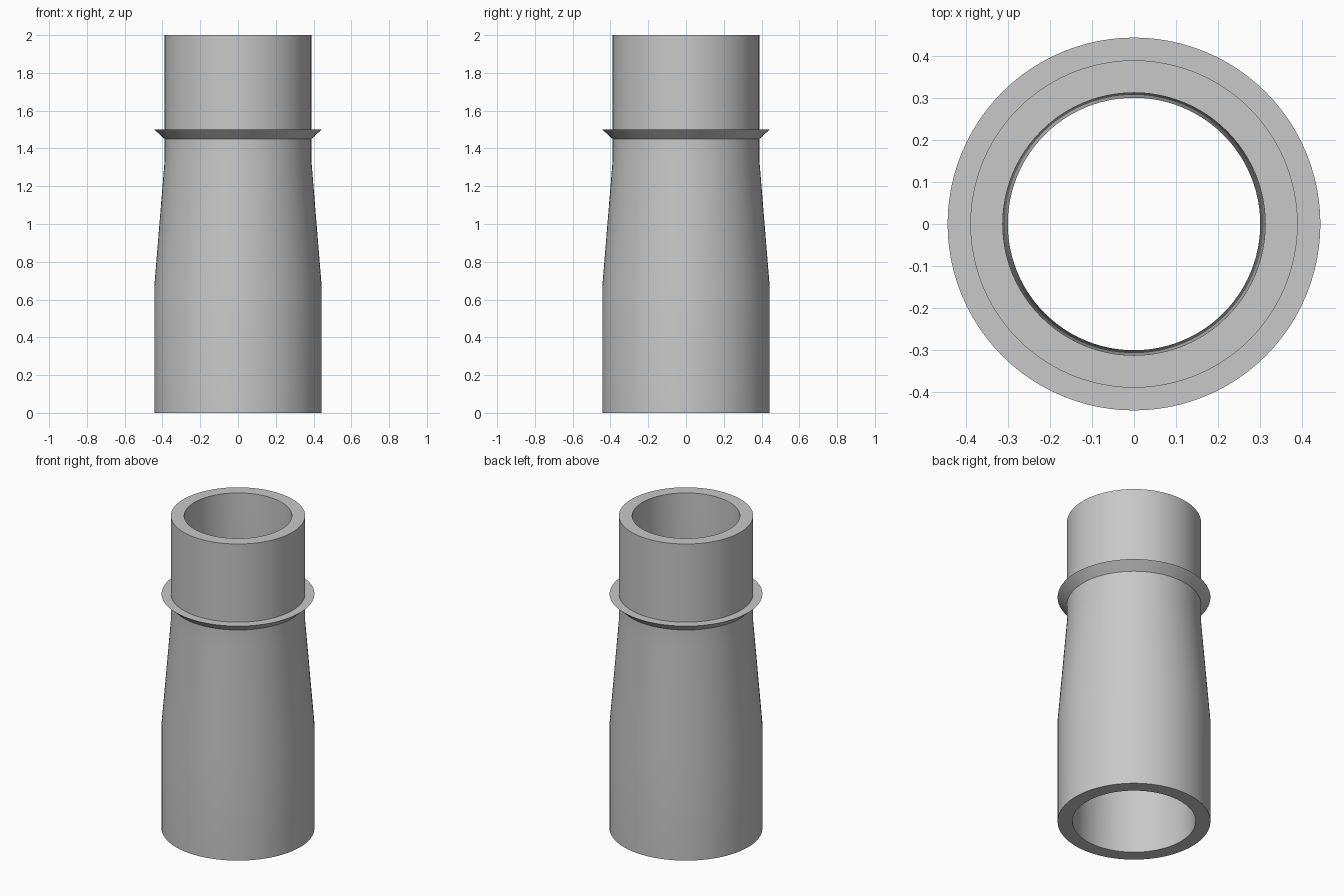
import bpy
import math

cube = bpy.data.objects.get("Cube")
if cube:
    bpy.data.objects.remove(cube, do_unlink=True)

SEGMENTS = 96

grey = bpy.data.materials.new("plain grey")
grey.use_nodes = True
grey.diffuse_color = (0.58, 0.58, 0.58, 1)
grey.node_tree.nodes["Principled BSDF"].inputs["Base Color"].default_value = grey.diffuse_color


def lathe(name, profile):
    """Revolve a closed counter-clockwise (radius, height) profile around z."""
    n = len(profile)
    verts, faces = [], []
    for i in range(SEGMENTS):
        a = math.tau * i / SEGMENTS
        verts += [(r * math.cos(a), r * math.sin(a), z) for r, z in profile]
        here, there = i * n, (i + 1) % SEGMENTS * n
        for j in range(n):
            k = (j + 1) % n
            faces.append((here + j, there + j, there + k, here + k))
    mesh = bpy.data.meshes.new(name)
    mesh.from_pydata(verts, [], faces)
    mesh.materials.append(grey)
    obj = bpy.data.objects.new(name, mesh)
    bpy.context.collection.objects.link(obj)
    bpy.ops.object.select_all(action="DESELECT")
    obj.select_set(True)
    bpy.context.view_layer.objects.active = obj
    bpy.ops.object.shade_smooth_by_angle(angle=math.radians(30))
    return obj


# Hollow reducer with collar: outside going up, then the bore going down
lathe("pipe_reducer", [
    (0.443, 0), (0.443, 0.67), (0.389, 1.33), (0.389, 1.45),
    (0.443, 1.5), (0.389, 1.5), (0.389, 2),
    (0.312, 2), (0.30, 1.33), (0.345, 0.67), (0.357, 0),
])
